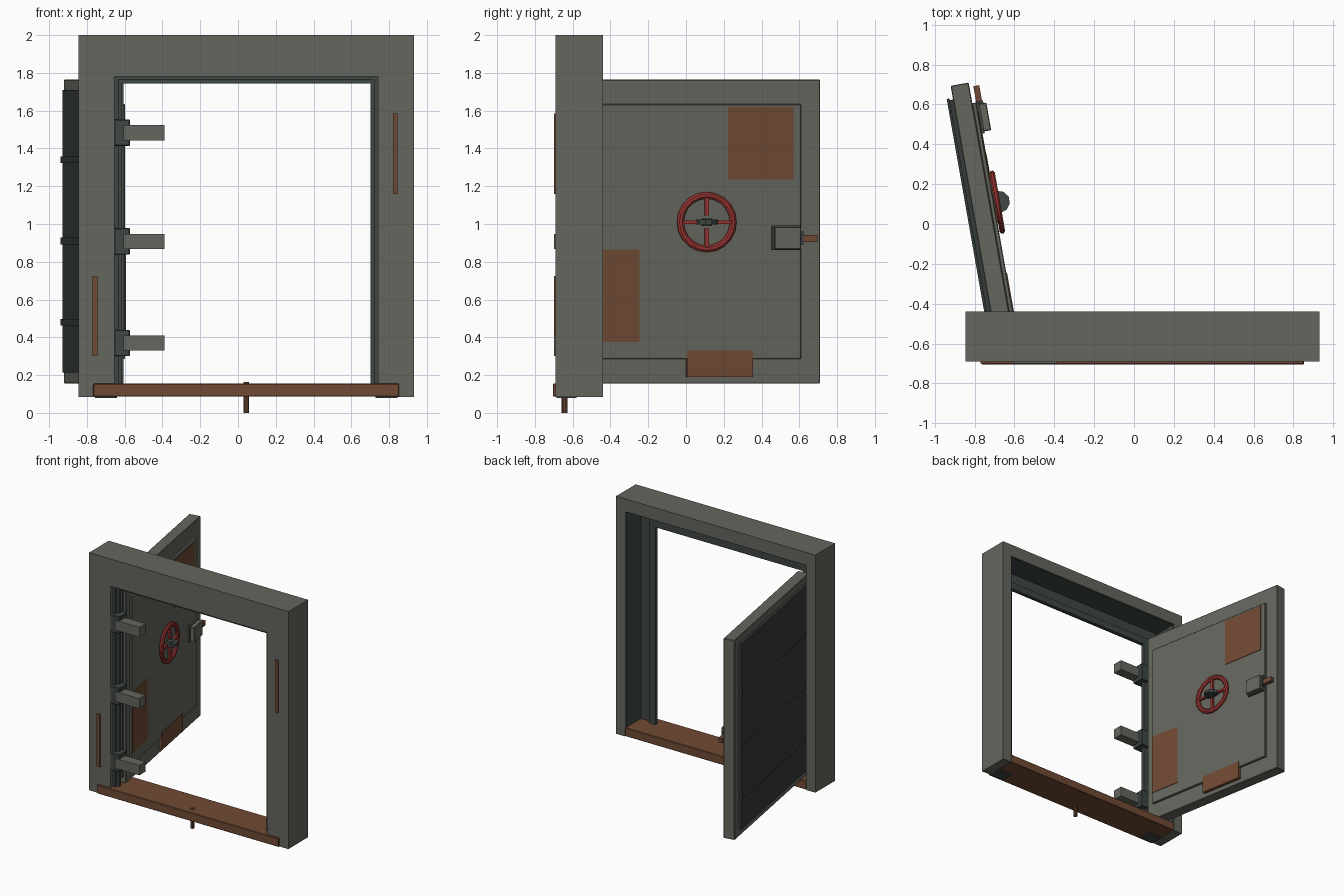
import bpy, bmesh, math
from mathutils import Matrix

if "Cube" in bpy.data.objects:
    bpy.data.objects.remove(bpy.data.objects["Cube"])


def mat(name, r, g, b):
    lin = [((c / 255 + 0.055) / 1.055) ** 2.4 for c in (r, g, b)]
    m = bpy.data.materials.new(name)
    m.diffuse_color = (*lin, 1)
    m.use_nodes = True
    m.node_tree.nodes["Principled BSDF"].inputs["Base Color"].default_value = m.diffuse_color
    return m


GRAY = mat("grey_green_paint", 101, 102, 94)
STEEL = mat("dark_steel", 62, 71, 67)
PANEL = mat("dark_panel", 52, 59, 56)
RUST = mat("rust_brown", 112, 74, 51)
RED = mat("wheel_red", 150, 52, 49)

CX = 0.0435                                    # centre line of the frame
DOOR = Matrix.Translation((-0.83, 0.71, 0)) @ Matrix.Rotation(math.radians(10), 4, 'Z')
WORLD = Matrix.Identity(4)


def finish(name, bm, material, matrix=WORLD, bevel=0.0):
    bmesh.ops.recalc_face_normals(bm, faces=bm.faces[:])
    me = bpy.data.meshes.new(name)
    bm.to_mesh(me)
    bm.free()
    me.materials.append(material)
    ob = bpy.data.objects.new(name, me)
    bpy.context.collection.objects.link(ob)
    ob.matrix_world = matrix
    if bevel:
        mod = ob.modifiers.new("edge_bevel", 'BEVEL')
        mod.width, mod.segments = bevel, 1
    return ob


def box(name, x, y, z, material, matrix=WORLD, bevel=0.0):
    bm = bmesh.new()
    size = Matrix.Diagonal((x[1] - x[0], y[1] - y[0], z[1] - z[0], 1))
    mid = Matrix.Translation((sum(x) / 2, sum(y) / 2, sum(z) / 2))
    bmesh.ops.create_cube(bm, size=1, matrix=mid @ size)
    return finish(name, bm, material, matrix, bevel)


def portal(name, inner, outer, tops, bottom, y, material, bevel=0.0):
    """Three-sided surround, open at the bottom, extruded along y."""
    ti, to = tops
    pts = [(-outer, bottom), (-outer, to), (outer, to), (outer, bottom),
           (inner, bottom), (inner, ti), (-inner, ti), (-inner, bottom)]
    bm = bmesh.new()
    face = bm.faces.new([bm.verts.new((CX + px, y[0], pz)) for px, pz in pts])
    ext = bmesh.ops.extrude_face_region(bm, geom=[face])
    vs = [v for v in ext["geom"] if isinstance(v, bmesh.types.BMVert)]
    bmesh.ops.translate(bm, verts=vs, vec=(0, y[1] - y[0], 0))
    return finish(name, bm, material, WORLD, bevel)


def cylinder(name, radius, depth, sides, matrix, material):
    bm = bmesh.new()
    bmesh.ops.create_cone(bm, cap_ends=True, segments=sides, radius1=radius,
                          radius2=radius, depth=depth)
    return finish(name, bm, material, matrix)


# Frame: front plate, deep surround, dark lining and stepped seals
portal("frame_front", 0.698, 0.8885, (1.78, 2.0), 0.085, (-0.69, -0.645), GRAY)
portal("frame_surround", 0.81, 0.8885, (1.90, 2.0), 0.085, (-0.645, -0.44), GRAY)
portal("frame_lining", 0.804, 0.812, (1.894, 1.902), 0.15, (-0.645, -0.444), STEEL)
portal("frame_back_plate", 0.698, 0.806, (1.78, 1.896), 0.15, (-0.646, -0.637), STEEL)
portal("outer_seal", 0.677, 0.75, (1.762, 1.83), 0.15, (-0.66, -0.63), STEEL)
portal("inner_seal", 0.657, 0.715, (1.745, 1.80), 0.15, (-0.64, -0.612), STEEL)

# Threshold with its floor bolt and jamb feet
box("sill", (CX - 0.81, CX + 0.81), (-0.705, -0.441), (0.086, 0.155), RUST, bevel=0.004)
cylinder("floor_bolt", 0.015, 0.163, 10, Matrix.Translation((CX, -0.643, 0.0815)), RUST)
for side in (-1, 1):
    xs = sorted((CX + side * 0.685, CX + side * 0.80))
    box("jamb_foot", xs, (-0.685, -0.58), (0.078, 0.10), STEEL)

# Rust streaks on the frame front
box("left_streak", (-0.77, -0.745), (-0.70, -0.688), (0.30, 0.725), RUST)
box("right_streak", (0.82, 0.845), (-0.70, -0.688), (1.16, 1.585), RUST)

# Hinge blocks and arms
for z in (1.483, 0.908, 0.37):
    box("hinge_block", (-0.656, -0.572), (-0.69, -0.59), (z - 0.07, z + 0.07), STEEL, bevel=0.004)
    box("hinge_arm", (-0.607, -0.39), (-0.70, -0.62), (z - 0.04, z + 0.04), GRAY)

# Door: slab, raised inner plate, dark outer panel with ribs, hinge edge
box("door_slab", (-0.092, 0), (-1.29, 0), (0.155, 1.765), GRAY, DOOR, 0.004)
box("door_inner_plate", (-0.002, 0.02), (-1.23, -0.105), (0.285, 1.635), GRAY, DOOR, 0.004)
box("door_outer_panel", (-0.112, -0.09), (-1.23, -0.07), (0.215, 1.71), PANEL, DOOR)
for z in (1.34, 0.91, 0.48):
    box("panel_rib", (-0.123, -0.11), (-1.23, -0.062), (z - 0.018, z + 0.018), PANEL, DOOR)
box("door_edge_strip", (-0.07, -0.022), (-1.302, -1.285), (0.20, 1.73), STEEL, DOOR)

# Rust patches on the door
box("upper_patch", (0.01, 0.024), (-0.50, -0.146), (1.235, 1.62), RUST, DOOR)
box("side_patch", (0.01, 0.024), (-1.225, -0.974), (0.375, 0.865), RUST, DOOR)
box("lower_patch", (-0.001, 0.026), (-0.72, -0.365), (0.19, 0.33), RUST, DOOR)

# Latch
box("latch_base", (0.015, 0.035), (-0.265, -0.112), (0.862, 0.993), STEEL, DOOR)
box("latch_box", (0.02, 0.07), (-0.255, -0.114), (0.865, 0.985), GRAY, DOOR, 0.004)
box("latch_guide", (0.018, 0.055), (-0.116, -0.10), (0.892, 0.96), STEEL, DOOR)
box("latch_bolt", (0.02, 0.05), (-0.12, -0.022), (0.905, 0.943), RUST, DOOR)

# Handwheel: rim swept around the door normal
WHEEL = DOOR @ Matrix.Translation((0.037, -0.616, 1.01))
bm = bmesh.new()
SEG, TUBE = 20, 8
rings = []
for i in range(SEG):
    a = math.tau * i / SEG
    ring = []
    for j in range(TUBE):
        b = math.tau * (j + 0.5) / TUBE
        r = 0.142 + 0.019 * math.cos(b)
        ring.append(bm.verts.new((0.015 * math.sin(b), r * math.cos(a), r * math.sin(a))))
    rings.append(ring)
for i in range(SEG):
    p, q = rings[i], rings[(i + 1) % SEG]
    for j in range(TUBE):
        k = (j + 1) % TUBE
        bm.faces.new((p[j], q[j], q[k], p[k]))
finish("wheel_rim", bm, RED, WHEEL)

# Spokes and hub
for s in (-1, 1):
    box("vertical_spoke", (-0.01, 0.01), (-0.011, 0.011), sorted((s * 0.034, s * 0.135)), RED, WHEEL)
    box("cross_spoke", (-0.01, 0.01), sorted((s * 0.04, s * 0.135)), (-0.009, 0.009), RED, WHEEL)
HUB = WHEEL @ Matrix.Translation((0.008, 0, 0))
cylinder("wheel_hub", 0.056, 0.026, 10, HUB, STEEL)
cylinder("hub_pin", 0.028, 0.04, 10, HUB, STEEL)
